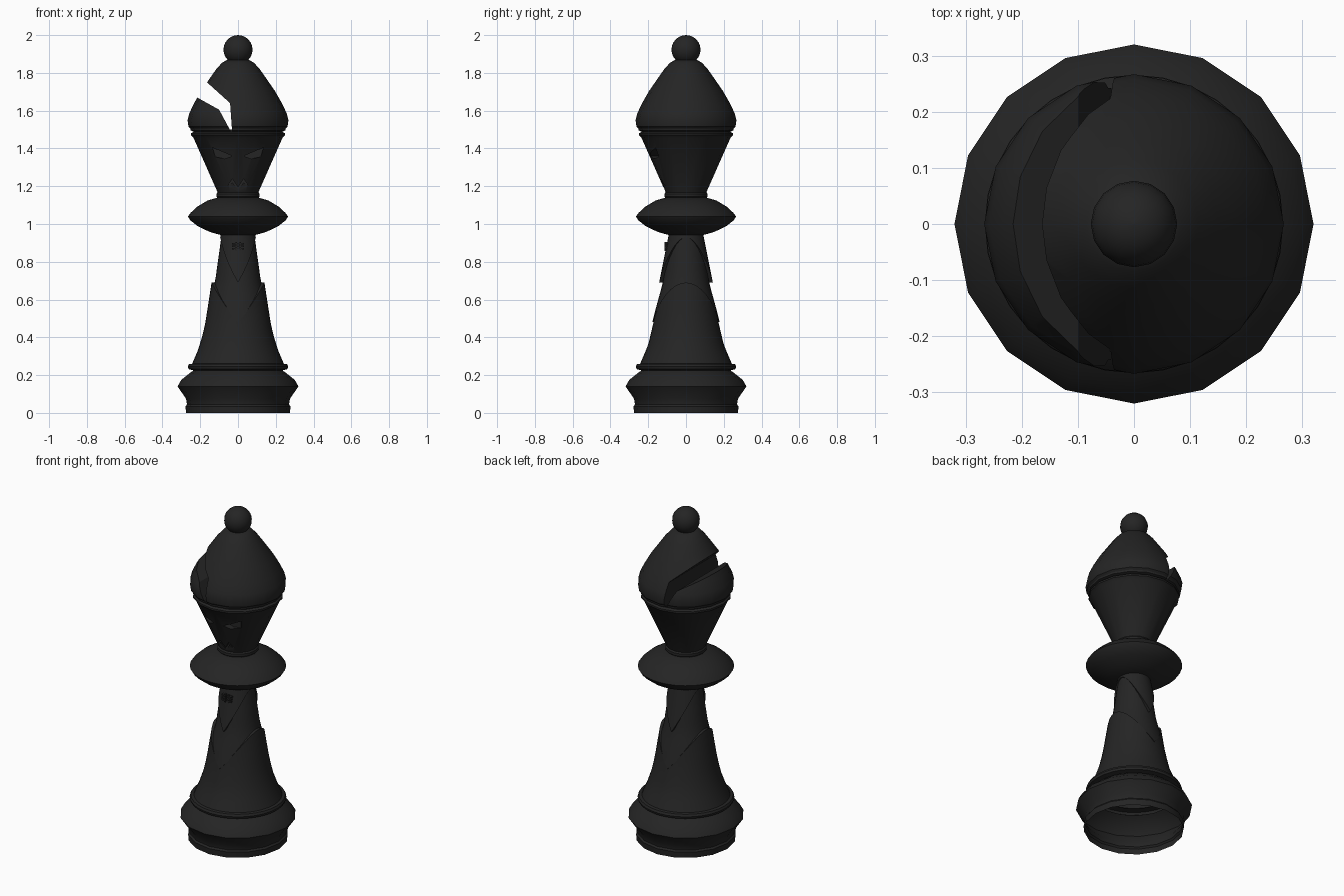
import bpy, bmesh, math
from math import cos, sin, pi

cube = bpy.data.objects.get("Cube")
if cube:
    bpy.data.objects.remove(cube, do_unlink=True)

black = bpy.data.materials.new("ebony black")
black.use_nodes = True
COLOUR = (0.018, 0.018, 0.018, 1)
black.diffuse_color = COLOUR
black.node_tree.nodes["Principled BSDF"].inputs["Base Color"].default_value = COLOUR


def finish(name, bm, smooth=True):
    bmesh.ops.recalc_face_normals(bm, faces=bm.faces)
    mesh = bpy.data.meshes.new(name)
    bm.to_mesh(mesh)
    bm.free()
    mesh.materials.append(black)
    ob = bpy.data.objects.new(name, mesh)
    bpy.context.collection.objects.link(ob)
    if smooth:
        smooth_object(ob)
    return ob


def activate(ob):
    bpy.ops.object.select_all(action='DESELECT')
    ob.select_set(True)
    bpy.context.view_layer.objects.active = ob


def smooth_object(ob):
    activate(ob)
    bpy.ops.object.shade_smooth_by_angle(angle=math.radians(32))


def skin(bm, rings):
    for a, b in zip(rings, rings[1:]):
        for i in range(len(a)):
            j = (i + 1) % len(a)
            bm.faces.new((a[i], a[j], b[j], b[i]))


def revolve(name, profile, sides=16, caps=True, smooth=True):
    """Turn (radius, height) pairs around the z axis."""
    bm = bmesh.new()
    rings = [[bm.verts.new((r * cos(2 * pi * i / sides), r * sin(2 * pi * i / sides), z))
              for i in range(sides)] for r, z in profile]
    skin(bm, rings)
    if caps:
        bm.faces.new(rings[0])
        bm.faces.new(rings[-1])
    return finish(name, bm, smooth)


def prism(name, outline, y0, y1):
    """Extrude an (x, z) outline along y."""
    bm = bmesh.new()
    rings = [[bm.verts.new((x, y, z)) for x, z in outline] for y in (y0, y1)]
    skin(bm, rings)
    bm.faces.new(rings[0])
    bm.faces.new(rings[1])
    return finish(name, bm, False)


def carve(ob, cutter):
    mod = ob.modifiers.new("carve", 'BOOLEAN')
    mod.operation = 'DIFFERENCE'
    mod.solver = 'EXACT'
    mod.object = cutter
    activate(ob)
    bpy.ops.object.modifier_apply(modifier=mod.name)
    bpy.data.objects.remove(cutter, do_unlink=True)


def radius_at(profile, z):
    for (r0, z0), (r1, z1) in zip(profile, profile[1:]):
        if z <= z1:
            break
    t = min(max((z - z0) / (z1 - z0), 0), 1)
    return r0 + t * (r1 - r0)


def drape(name, profile, bottom, top, sides=32, rows=6):
    """Cloth layer whose (front, side) edge heights form points at front and back."""
    bm = bmesh.new()
    rings = [[] for _ in range(rows + 3)]
    for i in range(sides):
        a = 2 * pi * i / sides
        lo, hi = (e[0] + (e[1] - e[0]) * abs(cos(a)) for e in (bottom, top))
        for k, ring in enumerate(rings):
            z = lo + (hi - lo) * min(max(k - 1, 0), rows) / rows
            r = radius_at(profile, z) - (0.035 if k in (0, rows + 2) else 0)
            ring.append(bm.verts.new((r * cos(a), r * sin(a), z)))
    skin(bm, rings)
    return finish(name, bm)


# Foot, open underneath
revolve("base", [(0.275, 0), (0.278, 0.035), (0.27, 0.045), (0.275, 0.075), (0.32, 0.14),
                 (0.30, 0.175), (0.25, 0.215), (0.235, 0.225)], caps=False)
revolve("base_ring", [(0.235, 0.225), (0.262, 0.232), (0.266, 0.245), (0.26, 0.258),
                      (0.23, 0.262)], 32, caps=False)

# Layered robe
drape("robe_skirt", [(0.245, 0.255), (0.2, 0.36), (0.172, 0.48), (0.16, 0.56), (0.14, 0.69)],
      (0.255, 0.255), (0.48, 0.69))
drape("robe_middle", [(0.178, 0.48), (0.158, 0.56), (0.122, 0.69), (0.087, 0.94)],
      (0.48, 0.67), (0.72, 0.945))
drape("robe_collar", [(0.142, 0.69), (0.12, 0.8), (0.09, 0.95)], (0.69, 0.93), (0.95, 0.95))

# Crossed bars on the chest
for x in (-0.01, 0.012):
    prism("chest_upright", [(x - 0.004, 0.858), (x + 0.004, 0.858),
                            (x + 0.004, 0.905), (x - 0.004, 0.905)], -0.114, -0.09)
for z in (0.868, 0.882, 0.896):
    for s in (-1, 1):
        prism("chest_bar", [(s * 0.003, z - 0.004), (s * 0.032, z - 0.004),
                            (s * 0.032, z + 0.004), (s * 0.003, z + 0.004)], -0.113, -0.085)

# Neck disc
revolve("neck_disc", [(0.085, 0.94), (0.15, 0.958), (0.215, 0.99), (0.253, 1.02), (0.265, 1.04),
                      (0.25, 1.06), (0.215, 1.092), (0.16, 1.125), (0.1, 1.142)], 32)

# Face with carved eyes and jagged mouth
face = revolve("face", [(0.105, 1.135), (0.114, 1.145), (0.114, 1.16), (0.108, 1.168),
                        (0.235, 1.455), (0.25, 1.47), (0.25, 1.48), (0.235, 1.487),
                        (0.235, 1.5)], smooth=False)
for s in (-1, 1):
    carve(face, prism("eye_cutter", [(s * 0.03, 1.36), (s * 0.07, 1.345), (s * 0.12, 1.355),
                                     (s * 0.135, 1.405)], -0.5, -0.14))
zigzag = [(0.015 * k, 1.185 + 0.045 * (k // 2 % 2)) for k in range(-4, 5, 2)]
mouth = [(x, z + 0.009) for x, z in zigzag] + [(x, z - 0.009) for x, z in reversed(zigzag)]
carve(face, prism("mouth_cutter", mouth, -0.5, -0.112))
smooth_object(face)

# Mitre with its slanting cleft
mitre = revolve("mitre", [(0.23, 1.487), (0.25, 1.495), (0.252, 1.505), (0.262, 1.515),
                          (0.267, 1.55), (0.258, 1.585), (0.235, 1.635), (0.195, 1.705),
                          (0.15, 1.77), (0.115, 1.82), (0.085, 1.853), (0.06, 1.868)], smooth=False)
cleft = [(-0.45, 2.008), (-0.153, 1.74), (-0.042, 1.64), (-0.03, 1.475),
         (-0.1, 1.605), (-0.19, 1.655), (-0.45, 1.8)]
carve(mitre, prism("cleft_cutter", cleft, -0.5, 0.5))
smooth_object(mitre)

# Finial ball
revolve("finial", [(0.077 * sin(a), 1.923 - 0.077 * cos(a))
                   for a in (pi * (k + 0.02) / 12.04 for k in range(13))])
